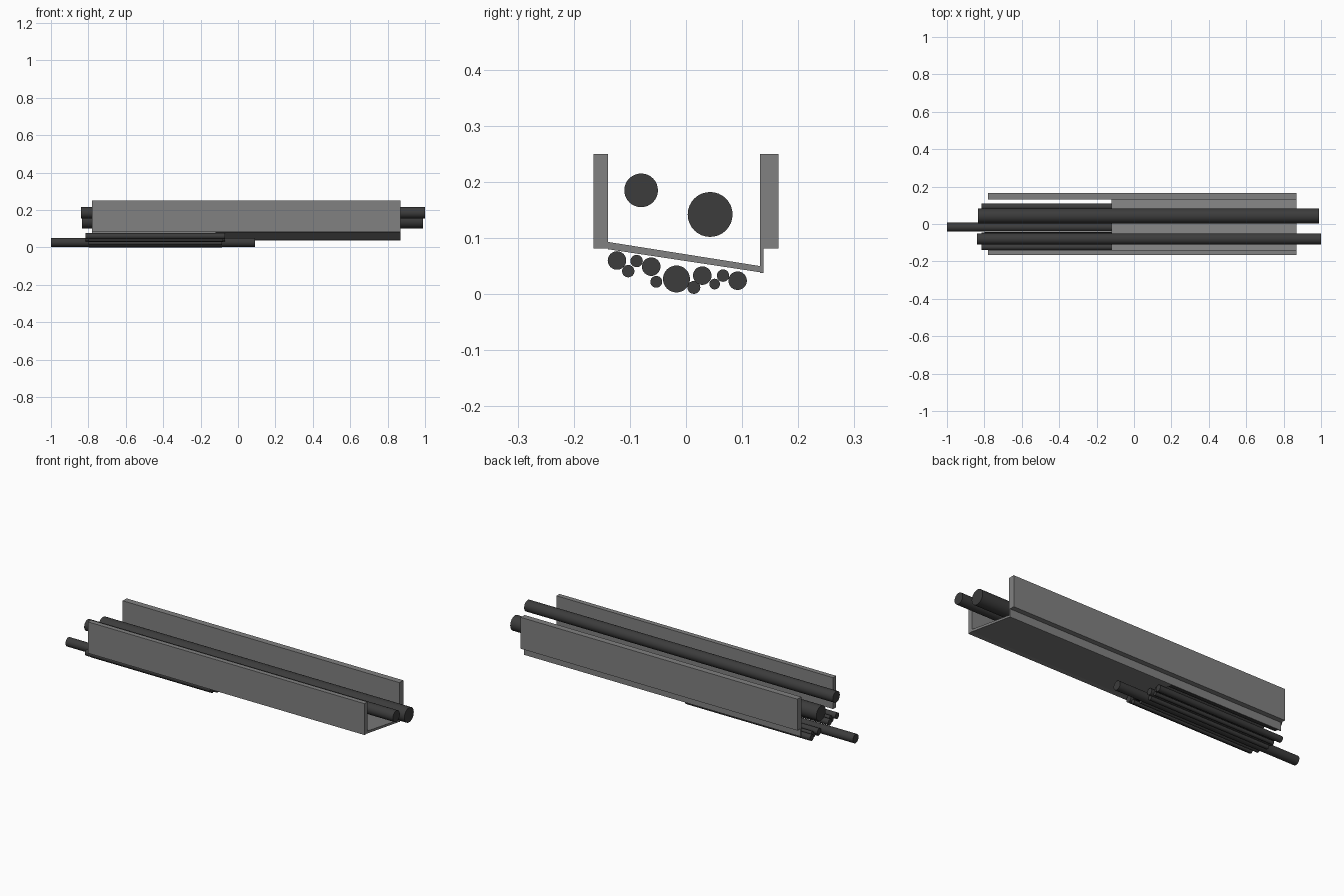
import bpy, bmesh, math

if "Cube" in bpy.data.objects:
    bpy.data.objects.remove(bpy.data.objects["Cube"])


def material(name, v):
    m = bpy.data.materials.new(name)
    m.diffuse_color = (v, v, v, 1)
    m.use_nodes = True
    m.node_tree.nodes["Principled BSDF"].inputs["Base Color"].default_value = m.diffuse_color
    return m


grey = material("tray_grey", 0.22)
dark = material("cable_dark", 0.045)


def extrude_profile(name, pts, x0, x1):
    """Closed (y, z) outline extruded along x."""
    bm = bmesh.new()
    face = bm.faces.new([bm.verts.new((x0, y, z)) for y, z in pts])
    ext = bmesh.ops.extrude_face_region(bm, geom=[face])
    verts = [g for g in ext["geom"] if isinstance(g, bmesh.types.BMVert)]
    bmesh.ops.translate(bm, verts=verts, vec=(x1 - x0, 0, 0))
    bmesh.ops.recalc_face_normals(bm, faces=bm.faces)
    me = bpy.data.meshes.new(name)
    bm.to_mesh(me)
    bm.free()
    ob = bpy.data.objects.new(name, me)
    bpy.context.collection.objects.link(ob)
    me.materials.append(grey)


def rect(y0, y1, z0, z1):
    return [(y0, z0), (y1, z0), (y1, z1), (y0, z1)]


def rod(name, y, z, r, x0, x1):
    bpy.ops.mesh.primitive_cylinder_add(
        vertices=32, radius=r, depth=x1 - x0,
        location=((x0 + x1) / 2, y, z), rotation=(0, math.pi / 2, 0))
    ob = bpy.context.object
    ob.name = name
    ob.data.materials.append(dark)
    bpy.ops.object.shade_smooth_by_angle()


# Side walls
extrude_profile("front_wall", rect(-0.165, -0.139, 0.081, 0.25), -0.78, 0.87)
extrude_profile("back_wall", rect(0.132, 0.165, 0.081, 0.25), -0.78, 0.87)

# Sloping half floor and the lip below the back wall
extrude_profile("sloped_floor",
                [(-0.139, 0.08), (0.132, 0.039), (0.132, 0.05), (-0.139, 0.093)],
                -0.12, 0.87)
extrude_profile("back_lip", rect(0.132, 0.138, 0.038, 0.081), -0.78, 0.87)

# Large rods lying in the tray
rod("upper_rod", -0.08, 0.185, 0.03, -0.84, 1.0)
rod("lower_rod", 0.043, 0.142, 0.04, -0.835, 0.99)

# Bundle of thin rods under the floor: y, z, radius, x start, x end
bundle = [
    (-0.123, 0.060, 0.0165, -0.815, -0.07),
    (-0.103, 0.041, 0.011, -0.80, -0.08),
    (-0.088, 0.059, 0.011, -0.80, -0.08),
    (-0.062, 0.049, 0.0165, -0.815, -0.07),
    (-0.053, 0.022, 0.0105, -0.80, -0.085),
    (-0.017, 0.027, 0.024, -1.0, 0.09),
    (0.014, 0.012, 0.0115, -0.80, -0.085),
    (0.029, 0.033, 0.0165, -0.815, -0.07),
    (0.051, 0.018, 0.0095, -0.80, -0.085),
    (0.066, 0.033, 0.011, -0.80, -0.08),
    (0.092, 0.024, 0.0165, -0.815, -0.07),
]
for i, row in enumerate(bundle):
    rod(f"under_rod_{i + 1}", *row)
